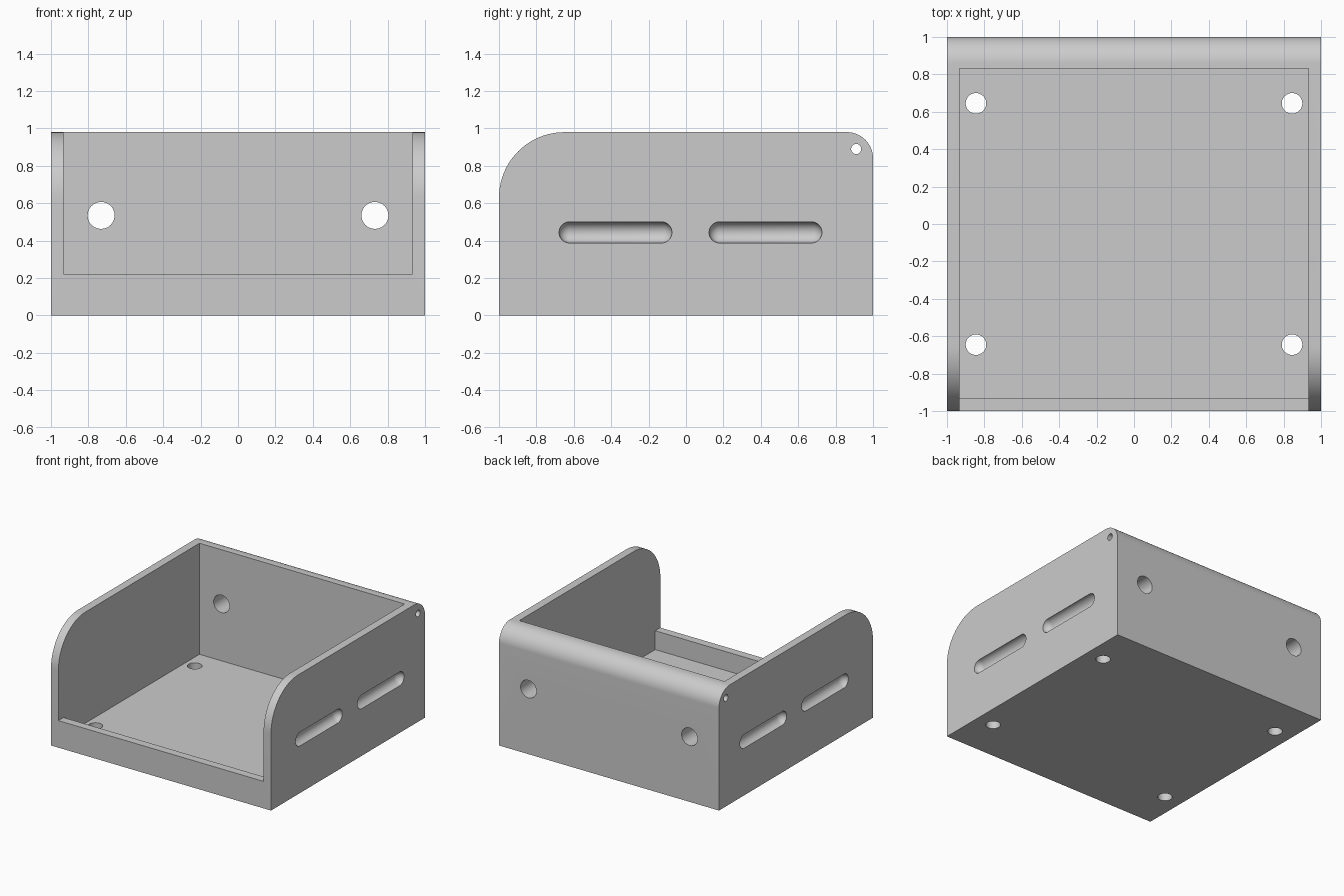
import bpy, bmesh, math
from mathutils import Matrix, Vector

cube = bpy.data.objects.get("Cube")
if cube:
    bpy.data.objects.remove(cube, do_unlink=True)

HEIGHT = 0.98
WALL = 0.067          # side, front and floor thickness
LIP = 0.222           # height of the low front edge
INNER_X = 1 - WALL
BACK_Y = 0.832        # inner face of the thick back wall

grey = bpy.data.materials.new("matte grey")
grey.use_nodes = True
grey.diffuse_color = (0.6, 0.6, 0.6, 1)
grey.node_tree.nodes["Principled BSDF"].inputs["Base Color"].default_value = (0.6, 0.6, 0.6, 1)


def make_object(name, bm):
    bmesh.ops.recalc_face_normals(bm, faces=bm.faces)
    mesh = bpy.data.meshes.new(name)
    bm.to_mesh(mesh)
    bm.free()
    mesh.materials.append(grey)
    obj = bpy.data.objects.new(name, mesh)
    bpy.context.scene.collection.objects.link(obj)
    return obj


def extrude_side_profile(name, points, half_width):
    """Extrude a (y, z) outline across x."""
    bm = bmesh.new()
    face = bm.faces.new([bm.verts.new((-half_width, y, z)) for y, z in points])
    new = bmesh.ops.extrude_face_region(bm, geom=[face])["geom"]
    verts = [v for v in new if isinstance(v, bmesh.types.BMVert)]
    bmesh.ops.translate(bm, verts=verts, vec=(2 * half_width, 0, 0))
    return make_object(name, bm)


def arc(cy, cz, radius, start, steps=20):
    """Quarter circle running clockwise from the start angle."""
    angles = [math.radians(start - 90 * i / steps) for i in range(steps + 1)]
    return [(cy + radius * math.cos(a), cz + radius * math.sin(a)) for a in angles]


def rod(name, centre, axis, radius, length):
    bm = bmesh.new()
    turn = Vector((0, 0, 1)).rotation_difference(Vector(axis)).to_matrix().to_4x4()
    bmesh.ops.create_cone(bm, cap_ends=True, segments=40, radius1=radius, radius2=radius,
                          depth=length, matrix=Matrix.Translation(centre) @ turn)
    return make_object(name, bm)


def capsule(name, centre, radius, half_length):
    """Round-ended rod along y."""
    bm = bmesh.new()
    bmesh.ops.create_uvsphere(bm, u_segments=32, v_segments=17, radius=radius,
                              matrix=Matrix.Rotation(math.pi / 2, 4, "X"))
    for v in bm.verts:
        v.co.y += math.copysign(half_length - radius, v.co.y)
    bmesh.ops.translate(bm, verts=bm.verts, vec=centre)
    return make_object(name, bm)


# Outer body: side outline with a large front round and a small back round
R_FRONT, R_BACK = 0.35, 0.14
outline = [(1, 0), (-1, 0)]
outline += arc(-1 + R_FRONT, HEIGHT - R_FRONT, R_FRONT, 180)
outline += arc(1 - R_BACK, HEIGHT - R_BACK, R_BACK, 90)
tray = extrude_side_profile("open_front_tray", outline, 1)

# Cavity, open at the top and above the front lip
inner_front = -1 + WALL
cutters = [extrude_side_profile("cavity_cutter", [
    (-1.2, LIP), (inner_front, LIP), (inner_front, WALL),
    (BACK_Y, WALL), (BACK_Y, 1.2), (-1.2, 1.2)], INNER_X)]

# Hinge pin bore through the whole back wall
cutters.append(rod("pin_bore_cutter", (0, 0.91, 0.89), (1, 0, 0), 0.027, 2.4))

for side in (-1, 1):
    # Back wall holes
    cutters.append(rod("back_hole_cutter", (side * 0.732, 0.92, 0.535), (0, 1, 0), 0.072, 0.4))
    for y in (-0.645, 0.645):
        # Floor screw holes
        cutters.append(rod("floor_hole_cutter", (side * 0.845, y, 0), (0, 0, 1), 0.055, 0.3))
    for y in (-0.377, 0.425):
        # Blind finger grooves on the outer sides
        cutters.append(capsule("groove_cutter", (side * 1.002, y, 0.444), 0.057, 0.302))

for cutter in cutters:
    cutter.hide_render = True
    cut = tray.modifiers.new(cutter.name, "BOOLEAN")
    cut.operation = "DIFFERENCE"
    cut.solver = "EXACT"
    cut.object = cutter

# Bake the cuts and drop the cutters
graph = bpy.context.evaluated_depsgraph_get()
result = bpy.data.meshes.new_from_object(tray.evaluated_get(graph))
tray.modifiers.clear()
tray.data = result
for cutter in cutters:
    bpy.data.objects.remove(cutter, do_unlink=True)

bpy.ops.object.select_all(action="DESELECT")
tray.select_set(True)
bpy.context.view_layer.objects.active = tray
bpy.ops.object.shade_smooth_by_angle(angle=math.radians(30))
